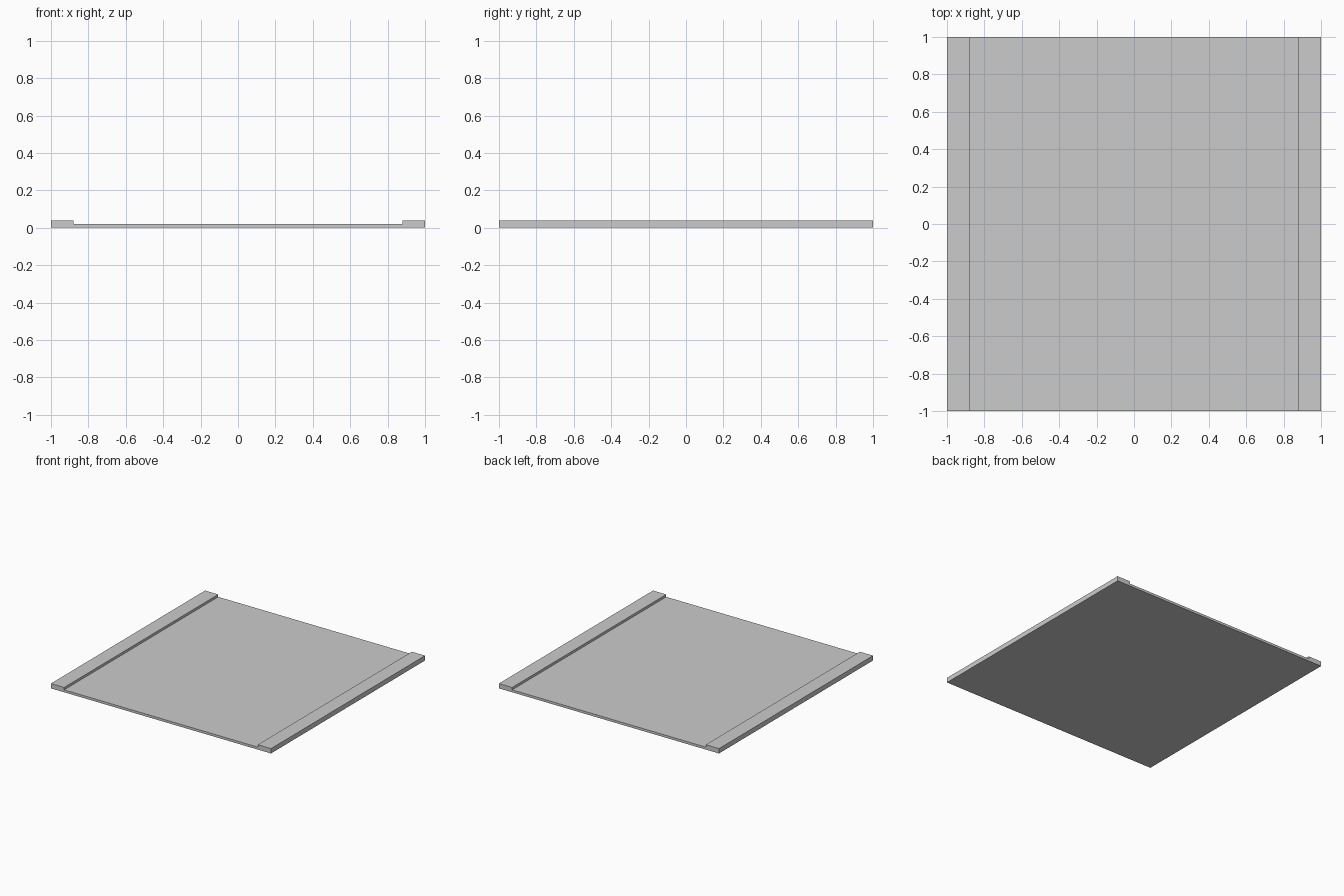
import bpy, bmesh

if "Cube" in bpy.data.objects:
    bpy.data.objects.remove(bpy.data.objects["Cube"])

HALF = 1.0      # half length of the tile
KERB_X = 0.88   # inner edge of the raised kerbs
KERB_Z = 0.04
ROAD_Z = 0.02

# Cross-section of the road tile: raised kerb, sunken road, raised kerb
right = [(HALF, 0), (HALF, KERB_Z), (KERB_X, KERB_Z), (KERB_X, ROAD_Z)]
profile = right + [(-x, z) for x, z in reversed(right)]

# Extrude the section from front to back
bm = bmesh.new()
section = bm.faces.new([bm.verts.new((x, -HALF, z)) for x, z in profile])
result = bmesh.ops.extrude_face_region(bm, geom=[section], use_keep_orig=True)
moved = [v for v in result["geom"] if isinstance(v, bmesh.types.BMVert)]
bmesh.ops.translate(bm, verts=moved, vec=(0, 2 * HALF, 0))
bmesh.ops.recalc_face_normals(bm, faces=bm.faces)

mesh = bpy.data.meshes.new("road_tile")
bm.to_mesh(mesh)
bm.free()
bpy.context.collection.objects.link(bpy.data.objects.new("road_tile", mesh))
